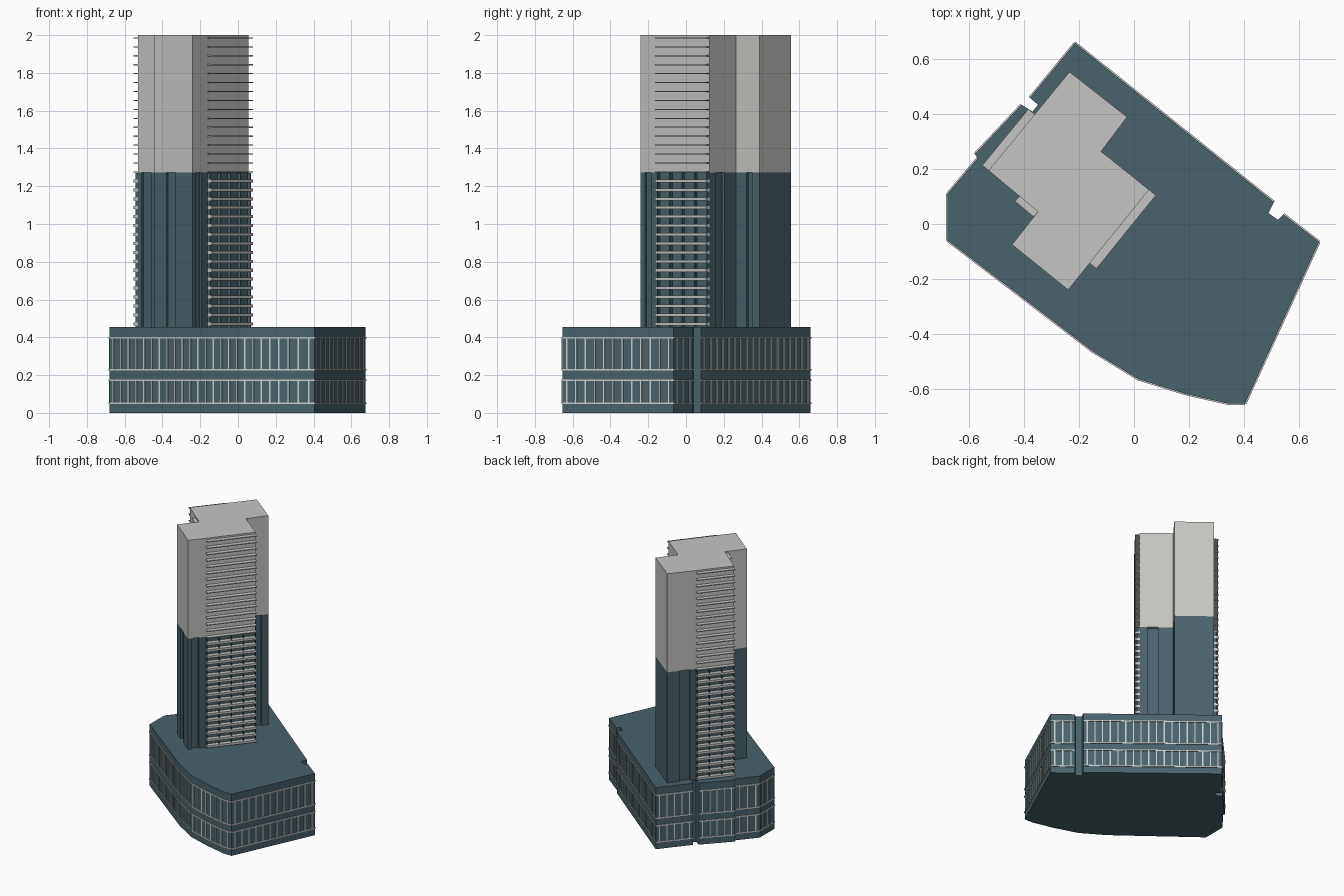
import bpy, bmesh
from mathutils import Vector

if "Cube" in bpy.data.objects:
    bpy.data.objects.remove(bpy.data.objects["Cube"])


def material(name, rgb):
    m = bpy.data.materials.new(name)
    m.diffuse_color = (*rgb, 1)
    m.use_nodes = True
    m.node_tree.nodes["Principled BSDF"].inputs["Base Color"].default_value = m.diffuse_color
    return m


TEAL = material("dark teal", (0.068, 0.122, 0.145))
GREY = material("light grey", (0.56, 0.56, 0.54))
TRIM = material("pale trim", (0.62, 0.62, 0.60))


def prism(bm, pts, z0, z1):
    """Extrude a flat outline from z0 to z1."""
    low = [bm.verts.new((x, y, z0)) for x, y in pts]
    high = [bm.verts.new((x, y, z1)) for x, y in pts]
    bm.faces.new(low[::-1])
    bm.faces.new(high)
    n = len(pts)
    for i in range(n):
        j = (i + 1) % n
        bm.faces.new((low[i], low[j], high[j], high[i]))


def wall_frame(a, b):
    a, b = Vector(a), Vector(b)
    d = (b - a).normalized()
    return a, d, Vector((d.y, -d.x)), (b - a).length


def strip(bm, a, b, s0, s1, out, z0, z1):
    """Box on the outside of wall a-b, from s0 to s1 along it."""
    a, d, n, _ = wall_frame(a, b)
    p, q = a + d * s0, a + d * s1
    prism(bm, [p - n * 0.002, p + n * out, q + n * out, q - n * 0.002][::1], z0, z1)


def finish(name, bm, mat):
    bmesh.ops.recalc_face_normals(bm, faces=bm.faces)
    me = bpy.data.meshes.new(name)
    bm.to_mesh(me)
    bm.free()
    me.materials.append(mat)
    ob = bpy.data.objects.new(name, me)
    bpy.context.collection.objects.link(ob)
    return ob


# Podium: irregular block with a curved front and drainage notches
podium = [(-0.68, -0.06), (-0.15, -0.465), (0.015, -0.565), (0.19, -0.62),
          (0.345, -0.655), (0.405, -0.655), (0.675, -0.065), (0.545, 0.035),
          (0.525, 0.015), (0.49, 0.04), (0.51, 0.08), (-0.215, 0.66),
          (-0.38, 0.46), (-0.35, 0.435), (-0.37, 0.41), (-0.41, 0.435),
          (-0.58, 0.255), (-0.57, 0.24), (-0.68, 0.11)]
bm = bmesh.new()
prism(bm, podium, 0, 0.455)
finish("podium", bm, TEAL)

# Podium trim: sill and head ledges, with mullions between them
ledges, mullions = bmesh.new(), bmesh.new()
for i, a in enumerate(podium):
    b = podium[(i + 1) % len(podium)]
    length = wall_frame(a, b)[3]
    if length < 0.055:
        continue
    for z in (0.052, 0.174, 0.229, 0.399):
        strip(ledges, a, b, 0, length, 0.005, z - 0.004, z + 0.004)
    count = max(1, round(length / 0.052))
    for k in range(count):
        s = (k + 0.5) * length / count
        for z0, z1 in ((0.052, 0.174), (0.229, 0.399)):
            strip(mullions, a, b, s - 0.004, s + 0.004, 0.004, z0, z1)
finish("podium_ledges", ledges, TRIM)
finish("podium_mullions", mullions, TRIM)

# Tower: two offset slabs; the dark lower shaft has upright slots
tower = [(-0.24, -0.24), (0.055, 0.125), (-0.12, 0.265), (-0.025, 0.39),
         (-0.235, 0.555), (-0.53, 0.195), (-0.35, 0.045), (-0.445, -0.075)]
slots = {0: (0.06, 0.16), 1: (0.24, 0.56), 2: (0.45, 0.7),
         4: (0.18, 0.34), 5: (0.11, 0.39), 7: (0.32, 0.56)}
shaft = []
for i, a in enumerate(tower):
    shaft.append(Vector(a))
    if i in slots:
        p, d, n, length = wall_frame(a, tower[(i + 1) % len(tower)])
        s, e = (p + d * length * t for t in slots[i])
        shaft += [s, s - n * 0.015, e - n * 0.015, e]
bm = bmesh.new()
prism(bm, shaft, 0.455, 1.272)
finish("lower_tower", bm, TEAL)
bm = bmesh.new()
prism(bm, tower, 1.272, 2.0)
finish("upper_tower", bm, GREY)

# Balconies: wall start, wall end, depth
runs = [((-0.162, -0.143), (0.055, 0.125), 0.032),
        ((-0.362, 0.4), (-0.53, 0.195), 0.03),
        ((-0.418, 0.102), (-0.35, 0.045), 0.025)]
slabs, dividers = bmesh.new(), bmesh.new()
for a, b, depth in runs:
    length = wall_frame(a, b)[3]
    for k in range(33):
        z = 1.985 - k * 0.0473
        half = 0.003 if z > 1.272 else 0.008
        strip(slabs, a, b, 0, length, depth, z - half, z + half)
    count = max(1, round(length / 0.09))
    for k in range(count + 1):
        s = 0.004 + k * (length - 0.008) / count
        strip(dividers, a, b, s - 0.003, s + 0.003, depth * 0.6, 0.455, 1.27)
finish("balcony_slabs", slabs, GREY)
finish("balcony_dividers", dividers, TEAL)
